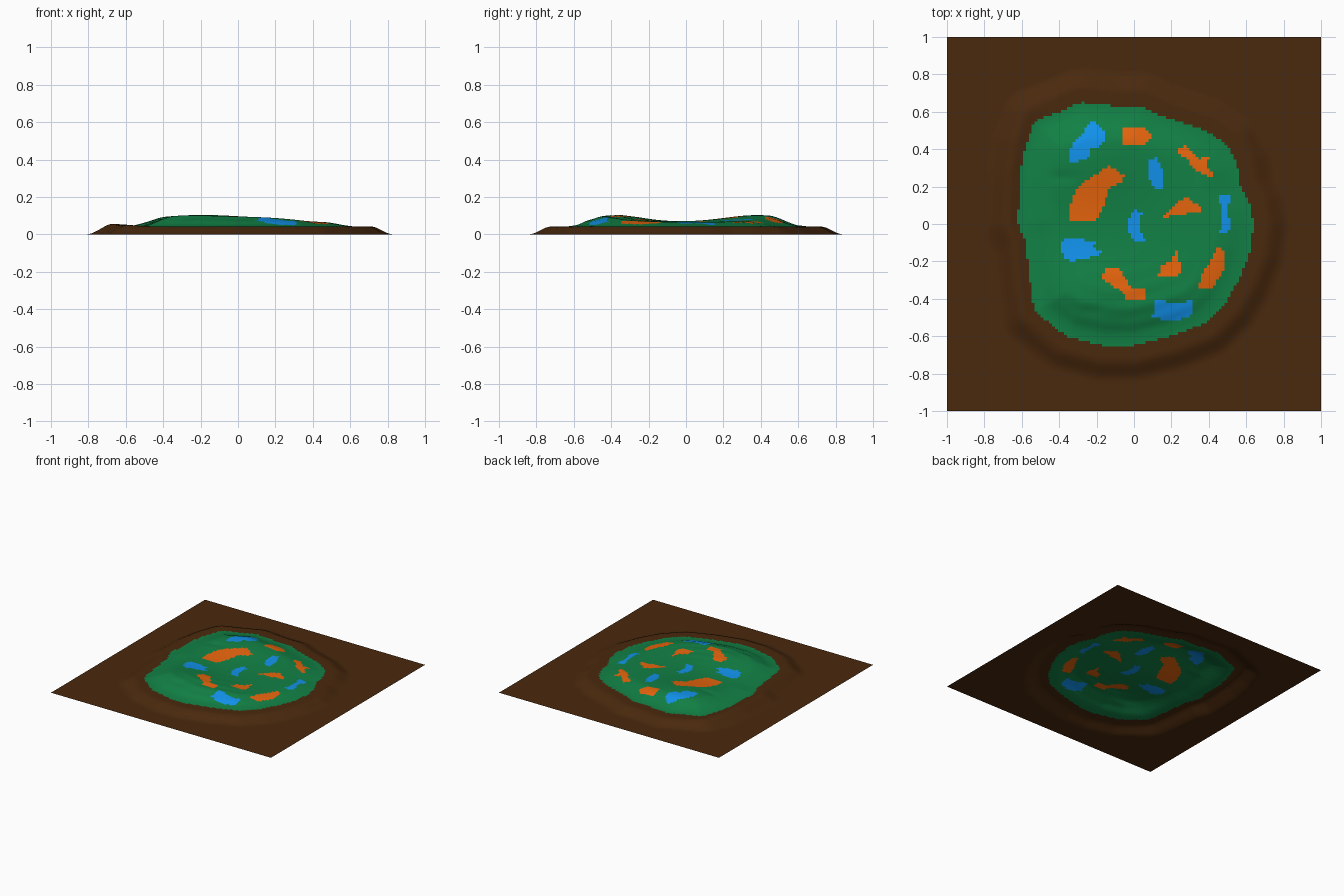
import bpy, bmesh, math
from mathutils import Vector

if "Cube" in bpy.data.objects:
    bpy.data.objects.remove(bpy.data.objects["Cube"])

N = 128  # cells per side of the sheet

# Outline of the green island, seen from above
OUTLINE = [(-.61, .26), (-.58, .42), (-.53, .55), (-.4, .60), (-.28, .65), (-.1, .63), (.04, .63),
           (.14, .58), (.38, .5), (.5, .42), (.55, .32), (.57, .2), (.62, .1), (.64, 0), (.62, -.15),
           (.56, -.3), (.49, -.42), (.38, -.53), (.2, -.6), (0, -.65), (-.17, -.65), (-.36, -.6),
           (-.53, -.47), (-.55, -.35), (-.58, -.1), (-.62, 0)]

# Coloured patches
BLUE = [
    [(-.35, .33), (-.35, .39), (-.30, .46), (-.23, .54), (-.2, .54), (-.15, .48), (-.17, .42), (-.23, .40), (-.25, .34)],
    [(.08, .34), (.12, .36), (.16, .27), (.16, .18), (.12, .18), (.07, .26)],
    [(.45, .15), (.52, .16), (.50, .07), (.52, -.03), (.46, -.05), (.47, .07)],
    [(-.04, 0), (0, .08), (.04, .06), (.03, -.04), (.07, -.09), (.03, -.1), (-.01, -.08)],
    [(-.40, -.12), (-.37, -.08), (-.19, -.09), (-.22, -.12), (-.17, -.15), (-.19, -.17), (-.33, -.2), (-.37, -.19)],
    [(.10, -.5), (.12, -.4), (.23, -.43), (.32, -.4), (.31, -.49), (.22, -.52)]]
ORANGE = [
    [(-.07, .46), (-.07, .51), (.05, .52), (.10, .47), (.05, .42), (-.05, .42)],
    [(.23, .39), (.27, .42), (.35, .35), (.41, .36), (.38, .31), (.43, .26), (.4, .25), (.32, .29), (.29, .34)],
    [(-.34, .02), (-.34, .10), (-.3, .2), (-.23, .25), (-.13, .31), (-.05, .26), (-.07, .22), (-.13, .2), (-.16, .1), (-.2, .02)],
    [(.13, .02), (.22, .11), (.28, .14), (.36, .09), (.35, .06), (.22, .05)],
    [(.13, -.28), (.15, -.22), (.2, -.2), (.23, -.14), (.25, -.25), (.22, -.29)],
    [(.34, -.35), (.36, -.28), (.45, -.12), (.49, -.15), (.48, -.25), (.42, -.34)],
    [(-.18, -.29), (-.15, -.24), (-.08, -.24), (-.01, -.34), (.07, -.34), (.06, -.4), (-.03, -.41), (-.07, -.36)]]


def edges(poly):
    return zip(poly, poly[1:] + poly[:1])


def inside(x, y, poly):
    hit = False
    for (ax, ay), (bx, by) in edges(poly):
        if (ay > y) != (by > y) and x < ax + (y - ay) * (bx - ax) / (by - ay):
            hit = not hit
    return hit


def shore_distance(x, y):
    """Distance to the island outline, positive inside."""
    best = 9.0
    for (ax, ay), (bx, by) in edges(OUTLINE):
        ex, ey = bx - ax, by - ay
        t = max(0, min(1, ((x - ax) * ex + (y - ay) * ey) / (ex * ex + ey * ey)))
        best = min(best, math.hypot(x - ax - t * ex, y - ay - t * ey))
    return best if inside(x, y, OUTLINE) else -best


def smooth(a, b, v):
    t = max(0, min(1, (v - a) / (b - a)))
    return t * t * (3 - 2 * t)


def bump(x, y, cx, cy, rx, ry):
    return math.exp(-((x - cx) / rx) ** 2 - ((y - cy) / ry) ** 2)


def height(x, y):
    d = shore_distance(x, y)
    bank = .042 * smooth(-.19, -.07, d)                        # brown bank
    rim = .014 * bump(x, d, -.68, -.05, .14, .04)              # raised lip on the left
    hills = (.025 + .036 * bump(x, y, -.22, .38, .32, .24)
             + .036 * bump(x, y, -.2, -.38, .34, .2)
             + .010 * bump(x, y, .2, -.4, .2, .2))
    folds = .002 * math.sin(70 * d) * smooth(0, .1, d) * bump(x, y, .05, -.5, .5, .25)
    crease = -.006 * (bump(x, y, -.38, .25, .08, .03) + bump(x, y, -.2, -.46, .1, .03))
    return bank + rim + (hills * smooth(0, .2, d) if d > 0 else 0) + folds + (crease if d > 0 else 0)


def label(x, y):
    if any(inside(x, y, p) for p in BLUE):
        return "blue_patches"
    if any(inside(x, y, p) for p in ORANGE):
        return "orange_patches"
    return "green_island" if inside(x, y, OUTLINE) else "brown_ground"


COLOURS = {"brown_ground": (.068, .022, .004, 1), "green_island": (.006, .22, .06, 1),
           "orange_patches": (.80, .13, .004, 1), "blue_patches": (.006, .29, .85, 1)}

# Height samples and the part each cell belongs to
pos = [-1 + 2 * i / N for i in range(N + 1)]
points = {(i, j): Vector((pos[i], pos[j], height(pos[i], pos[j])))
          for i in range(N + 1) for j in range(N + 1)}
cells = {name: [] for name in COLOURS}
for i in range(N):
    for j in range(N):
        cells[label(pos[i] + 1 / N, pos[j] + 1 / N)].append((i, j))

# One mesh per coloured part of the sheet
for name, group in cells.items():
    bm = bmesh.new()
    verts = {}
    for i, j in group:
        corners = [(i, j), (i + 1, j), (i + 1, j + 1), (i, j + 1)]
        for c in corners:
            if c not in verts:
                verts[c] = bm.verts.new(points[c])
        bm.faces.new([verts[c] for c in corners]).smooth = True
    mesh = bpy.data.meshes.new(name)
    bm.to_mesh(mesh)
    bm.free()
    mat = bpy.data.materials.new(name)
    mat.diffuse_color = COLOURS[name]
    mat.use_nodes = True
    mat.node_tree.nodes["Principled BSDF"].inputs["Base Color"].default_value = mat.diffuse_color
    mesh.materials.append(mat)
    bpy.context.collection.objects.link(bpy.data.objects.new(name, mesh))
